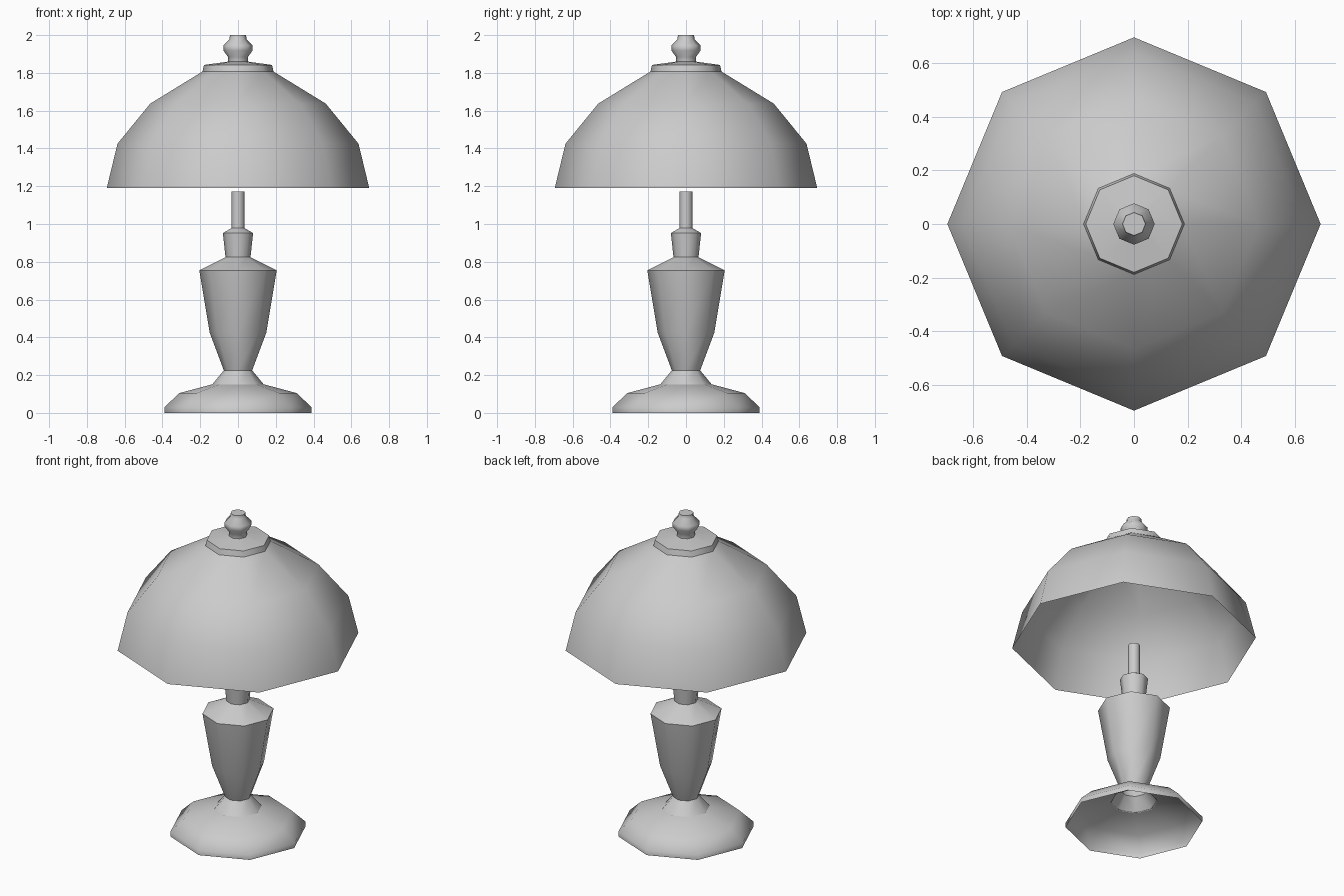
import bpy
from math import cos, sin, tau, radians

if "Cube" in bpy.data.objects:
    bpy.data.objects.remove(bpy.data.objects["Cube"])

SIDES = 8


def lathe(name, profile, cap_top=False):
    """Spin a bottom-to-top (radius, z) profile into an eight-sided surface."""
    verts = [(r * cos(tau * k / SIDES), r * sin(tau * k / SIDES), z)
             for r, z in profile for k in range(SIDES)]
    faces = []
    for i in range(len(profile) - 1):
        a, b = i * SIDES, (i + 1) * SIDES
        for k in range(SIDES):
            n = (k + 1) % SIDES
            faces.append((a + k, a + n, b + n, b + k))
    if cap_top:
        faces.append(tuple(range(len(verts) - SIDES, len(verts))))
    mesh = bpy.data.meshes.new(name)
    mesh.from_pydata(verts, [], faces)
    mesh.polygons.foreach_set("use_smooth", [True] * len(faces))
    mesh.set_sharp_from_angle(angle=radians(50))
    obj = bpy.data.objects.new(name, mesh)
    bpy.context.collection.objects.link(obj)
    return obj


# Hollow foot and the flared neck above it
lathe("base", [(0.39, 0), (0.39, 0.03), (0.31, 0.105), (0.13, 0.153)])
lathe("base_neck", [(0.137, 0.15), (0.075, 0.225)])

# Tapered body with sloping shoulder
lathe("body", [(0.075, 0.225), (0.15, 0.425), (0.205, 0.755), (0.065, 0.825)])

# Socket collar and stem
lathe("socket", [(0.066, 0.822), (0.08, 0.952), (0.035, 0.978)])
lathe("stem", [(0.035, 0.975), (0.035, 1.172)], cap_top=True)

# Open domed shade
lathe("shade", [(0.695, 1.19), (0.638, 1.425), (0.465, 1.637), (0.18, 1.812)])

# Cap plate and finial
lathe("shade_cap", [(0.188, 1.807), (0.18, 1.842), (0.05, 1.86)])
lathe("finial", [(0.053, 1.857), (0.053, 1.885), (0.077, 1.918),
                 (0.077, 1.945), (0.045, 1.978), (0.043, 2.0)], cap_top=True)
